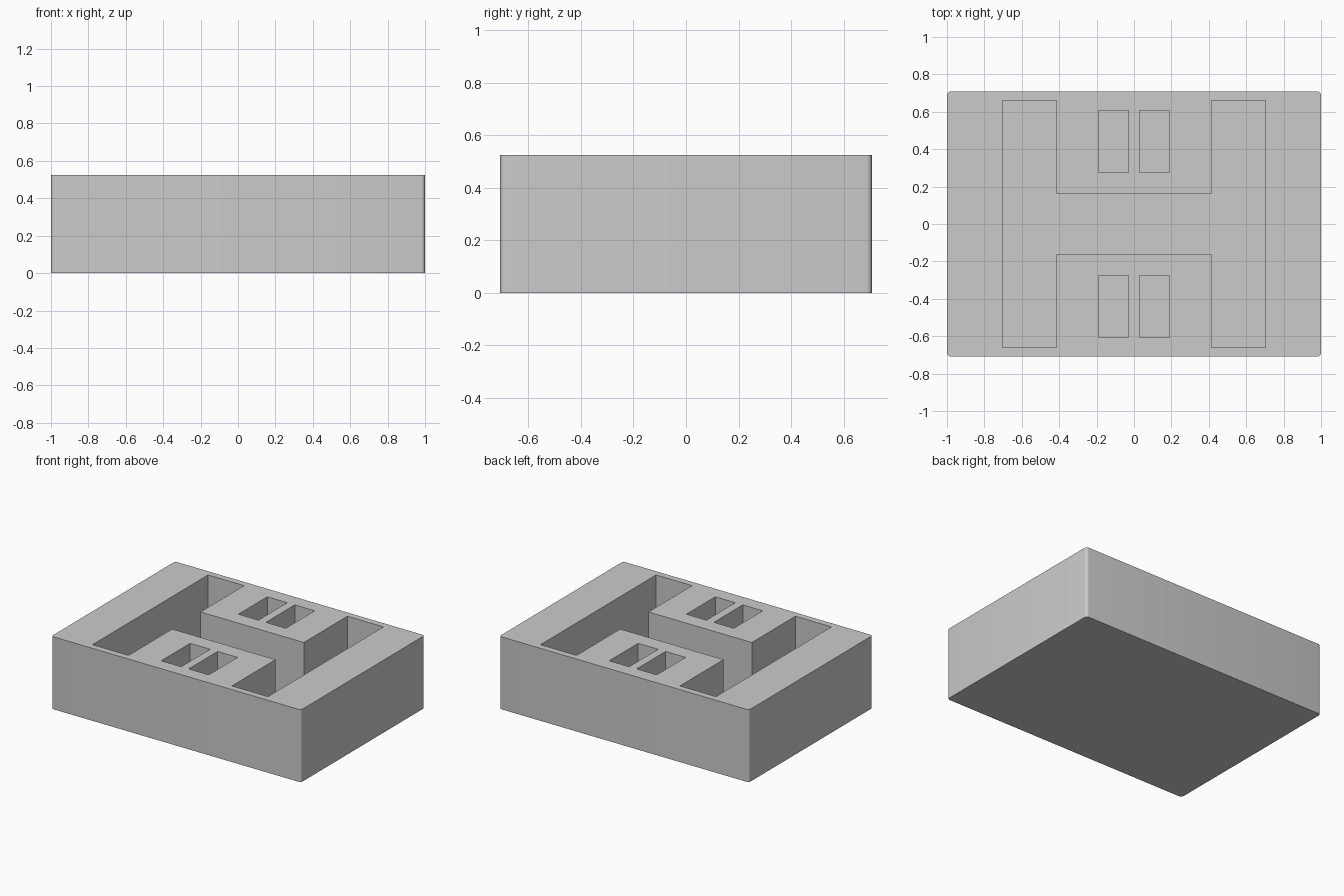
import bpy, bmesh, math

cube = bpy.data.objects.get("Cube")
if cube:
    bpy.data.objects.remove(cube, do_unlink=True)

HX, HY, HEIGHT, FLOOR = 1.0, 0.708, 0.525, 0.06

grey = bpy.data.materials.new("plain grey")
grey.use_nodes = True
colour = (0.6, 0.6, 0.6, 1)
grey.diffuse_color = colour
grey.node_tree.nodes["Principled BSDF"].inputs["Base Color"].default_value = colour


def prism(name, outline, z0, z1):
    """Extrude a flat outline from z0 to z1."""
    bm = bmesh.new()
    face = bm.faces.new([bm.verts.new((x, y, z0)) for x, y in outline])
    top = bmesh.ops.extrude_face_region(bm, geom=[face])["geom"]
    bmesh.ops.translate(bm, vec=(0, 0, z1 - z0),
                        verts=[v for v in top if isinstance(v, bmesh.types.BMVert)])
    bmesh.ops.recalc_face_normals(bm, faces=bm.faces)
    mesh = bpy.data.meshes.new(name)
    bm.to_mesh(mesh)
    bm.free()
    obj = bpy.data.objects.new(name, mesh)
    bpy.context.collection.objects.link(obj)
    mesh.materials.append(grey)
    return obj


def rectangle(x0, x1, y0, y1):
    return [(x0, y0), (x1, y0), (x1, y1), (x0, y1)]


# Block with rounded upright corners
R, STEPS = 0.02, 6
outline = []
for i, (sx, sy) in enumerate([(1, 1), (-1, 1), (-1, -1), (1, -1)]):
    for k in range(STEPS + 1):
        a = math.pi / 2 * (i + k / STEPS)
        outline.append((sx * (HX - R) + R * math.cos(a),
                        sy * (HY - R) + R * math.sin(a)))
block = prism("block", outline, 0, HEIGHT)

# H-shaped pocket: two side channels joined by a cross channel
quarter = [(0.703, 0.661), (0.414, 0.661), (0.414, 0.162)]
upper = quarter + [(-x, y) for x, y in reversed(quarter)]
pocket = upper + [(x, -y) for x, y in reversed(upper)]
cutters = [prism("pocket_cutter", pocket, FLOOR, HEIGHT + 0.1)]

# Two small slots in each bridge
for sx in (-1, 1):
    for sy in (-1, 1):
        slot = rectangle(*sorted((sx * 0.03, sx * 0.19)),
                         *sorted((sy * 0.276, sy * 0.607)))
        cutters.append(prism("slot_cutter", slot, FLOOR, HEIGHT + 0.1))

# Cut the recesses, then discard the cutters
for cutter in cutters:
    cutter.hide_render = True
    cut = block.modifiers.new("recess", 'BOOLEAN')
    cut.operation = 'DIFFERENCE'
    cut.solver = 'EXACT'
    cut.object = cutter
bpy.context.view_layer.objects.active = block
block.select_set(True)
for name in [m.name for m in block.modifiers]:
    bpy.ops.object.modifier_apply(modifier=block.modifiers[0].name)
for cutter in cutters:
    bpy.data.objects.remove(cutter, do_unlink=True)

bpy.ops.object.select_all(action='DESELECT')
block.select_set(True)
bpy.ops.object.shade_smooth_by_angle(angle=math.radians(30))
